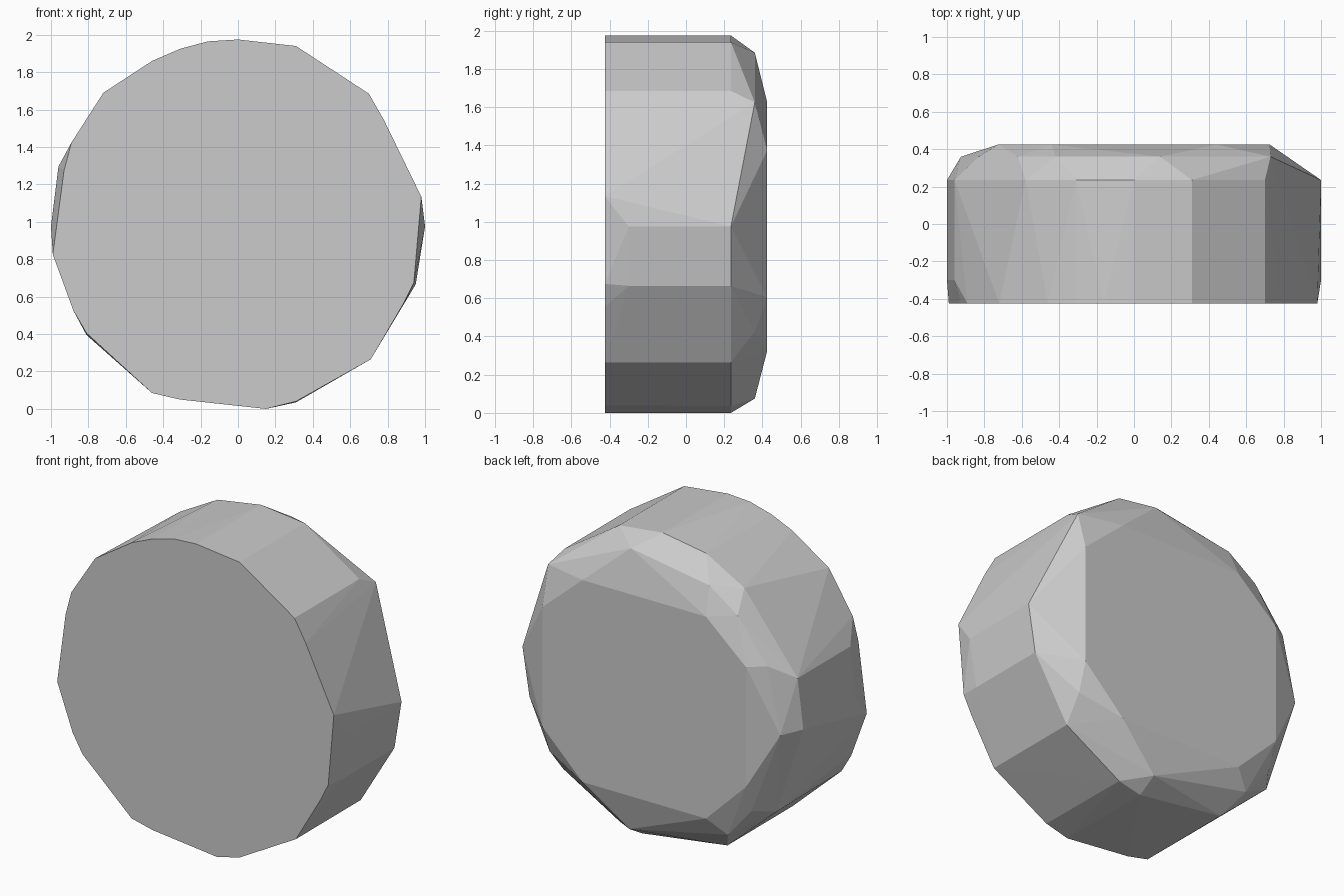
import bpy, bmesh, math

if "Cube" in bpy.data.objects:
    bpy.data.objects.remove(bpy.data.objects["Cube"])

# Outline of the flat front face (x, z)
front = [(-.99, .83), (-.88, .53), (-.81, .41), (-.46, .09), (-.31, .055),
         (.15, .005), (.31, .045), (.71, .27), (.88, .56), (.94, .68), (.98, 1.14),
         (.78, 1.55), (.70, 1.69), (.31, 1.945), (0, 1.98), (-.16, 1.97),
         (-.31, 1.93), (-.46, 1.865), (-.72, 1.695), (-.89, 1.43), (-.93, 1.28)]
# Rim outline where the back bevel starts
rim = [(-.81, .40), (-.46, .09), (.15, .005), (.31, .04), (.71, .27), (.70, 1.69),
       (.31, 1.945), (0, 1.98), (-.31, 1.93), (-.58, 1.78)]
# Side points that bulge to full width along the tread
sides = [(.95, .67), (1, .98), (-1, .98), (-.96, 1.30)]
# Middle of the rounded back bevel
bevel = [(.15, .08), (-.55, .23), (-.72, .43), (-.925, .97), (-.83, 1.39),
         (-.62, 1.66), (-.42, 1.80), (.14, 1.89), (.73, 1.63), (.72, .43)]
# Back octagon
back = [(s * x, z) for s in (1, -1)
        for x, z in ((.725, 1.38), (.725, .61), (.44, .33), (.44, 1.63))]

sections = [(-.425, front), (-.30, sides), (.235, rim + sides),
            (.36, bevel), (.425, back)]

bm = bmesh.new()
for y, outline in sections:
    for x, z in outline:
        bm.verts.new((x, y, z))

# Skin the sections into one closed faceted disc
hull = bmesh.ops.convex_hull(bm, input=bm.verts[:])
loose = {v for v in hull["geom_interior"] + hull["geom_unused"]
         if isinstance(v, bmesh.types.BMVert)}
bmesh.ops.delete(bm, geom=list(loose), context='VERTS')
bmesh.ops.dissolve_limit(bm, angle_limit=math.radians(.5),
                         verts=bm.verts[:], edges=bm.edges[:])
bmesh.ops.recalc_face_normals(bm, faces=bm.faces[:])

mesh = bpy.data.meshes.new("wheel")
bm.to_mesh(mesh)
bm.free()
wheel = bpy.data.objects.new("wheel", mesh)
wheel.location.z = -.005
bpy.context.collection.objects.link(wheel)
